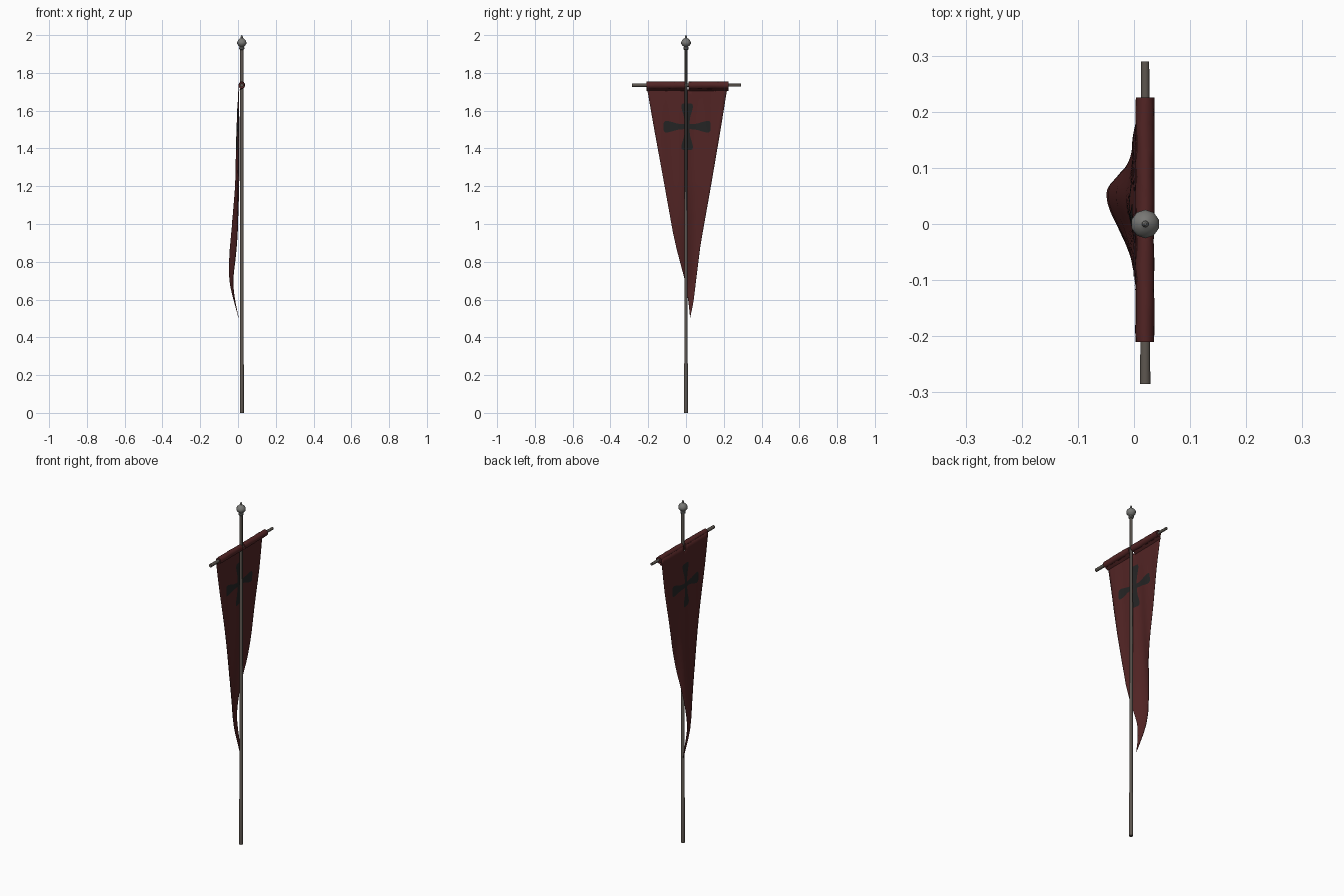
import bpy, bmesh, math, random
from mathutils import Vector

if "Cube" in bpy.data.objects:
    bpy.data.objects.remove(bpy.data.objects["Cube"])

random.seed(4)
PX = 0.02          # x of pole and crossbar
BAR_Z = 1.735


def material(name, rgb):
    m = bpy.data.materials.new(name)
    m.diffuse_color = (*rgb, 1)
    m.use_nodes = True
    m.node_tree.nodes["Principled BSDF"].inputs["Base Color"].default_value = m.diffuse_color
    return m


CLOTH = material("dark red cloth", (0.085, 0.018, 0.018))
BLACK = material("charcoal emblem", (0.018, 0.018, 0.018))
WOOD = material("grey brown wood", (0.11, 0.094, 0.08))
METAL = material("dull metal", (0.19, 0.19, 0.18))


def make(name, verts, faces, mat, smooth=40):
    me = bpy.data.meshes.new(name)
    me.from_pydata(verts, [], faces)
    bm = bmesh.new()
    bm.from_mesh(me)
    bmesh.ops.recalc_face_normals(bm, faces=bm.faces)
    bm.to_mesh(me)
    bm.free()
    me.materials.append(mat)
    ob = bpy.data.objects.new(name, me)
    bpy.context.collection.objects.link(ob)
    bpy.ops.object.select_all(action='DESELECT')
    ob.select_set(True)
    bpy.context.view_layer.objects.active = ob
    bpy.ops.object.shade_smooth_by_angle(angle=math.radians(smooth))
    return ob


def tube(name, rings, mat, axis='z', sides=10, jitter=0.0, smooth=40):
    """Rings of (position along axis, radius across, radius along x)."""
    verts, faces = [], []
    for p, r, rx in rings:
        for k in range(sides):
            a = 2 * math.pi * (k + 0.5) / sides
            j = 1 + random.uniform(-jitter, jitter)
            dx, d = rx * j * math.cos(a), r * j * math.sin(a)
            verts.append((PX + dx, d, p) if axis == 'z' else (PX + dx, p, BAR_Z + d))
    for i in range(len(rings) - 1):
        for k in range(sides):
            a, b = i * sides + k, i * sides + (k + 1) % sides
            faces.append((a, b, b + sides, a + sides))
    n = len(verts)
    faces += [tuple(range(sides)), tuple(range(n - sides, n))]
    return make(name, verts, faces, mat, smooth)


def lerp(table, z):
    for (z0, *a), (z1, *b) in zip(table, table[1:]):
        if z <= z0 and z >= z1:
            t = (z0 - z) / (z0 - z1)
            return [p + (q - p) * t for p, q in zip(a, b)]
    return list(table[-1][1:] if z < table[-1][0] else table[0][1:])


# banner outline (z, left y, right y) and billow depth (z, x)
OUTLINE = [(1.74, -0.21, 0.222), (1.5, -0.168, 0.183), (1.2, -0.113, 0.132),
           (0.95, -0.068, 0.087), (0.87, -0.05, 0.074), (0.7, -0.005, 0.053),
           (0.63, 0.006, 0.045), (0.58, 0.014, 0.038), (0.505, 0.0215, 0.0225)]
BILLOW = [(1.74, 0.0), (1.5, -0.009), (1.2, -0.016), (1.05, -0.028), (0.95, -0.038),
          (0.85, -0.047), (0.75, -0.051), (0.68, -0.045), (0.62, -0.032), (0.505, -0.003)]


def cloth_x(y, z):
    d = lerp(BILLOW, z)[0]
    hump = math.exp(-((y - 0.05) / 0.085) ** 2)
    ripple = 0.0025 * math.sin(y * 55 + z * 2) * min(1, (1.74 - z) * 4)
    return 0.004 + d * hump + ripple * (1 if z > 1.0 else 0.5)


# cloth sheet, with a small slot where the pole passes the sleeve
COLS, ROWS = 23, 44
verts, faces = [], []
for r in range(ROWS + 1):
    z = 1.74 - (1.74 - 0.505) * r / ROWS
    y0, y1 = lerp(OUTLINE, z)
    for c in range(COLS + 1):
        y = y0 + (y1 - y0) * c / COLS
        verts.append((cloth_x(y, z), y, z))
for r in range(ROWS):
    for c in range(COLS):
        if r == 0 and c == COLS // 2:
            continue
        a = r * (COLS + 1) + c
        faces.append((a, a + 1, a + COLS + 2, a + COLS + 1))
banner = make("banner_cloth", verts, faces, CLOTH, 60)
mod = banner.modifiers.new("thickness", 'SOLIDIFY')
mod.thickness = 0.002
mod.offset = 0

# sleeve halves wrapped over the crossbar, each with a hem flap below
for side, a, b in (("left", -0.21, -0.004), ("right", 0.014, 0.225)):
    n = 9
    rings = [(a + (b - a) * i / n, 0.019, 0.0165) for i in range(n + 1)]
    tube("sleeve_" + side, rings, CLOTH, 'y', 12, 0.07, 60)
    v, f = [], []
    for i in range(n + 1):
        y = a + (b - a) * i / n
        v += [(0.026, y, 1.722), (0.012, y, 1.711 + random.uniform(-.003, .003)),
              (0.004, y, 1.705)]
    for i in range(n):
        for k in range(2):
            q = i * 3 + k
            f.append((q, q + 1, q + 4, q + 3))
    make("hem_" + side, v, f, CLOTH, 60)

# flared cross emblem, laid on both faces of the cloth
ARM = [(0.0, 0.013), (0.03, 0.0135), (0.055, 0.017), (0.08, 0.025),
       (0.105, 0.031), (0.118, 0.029), (0.124, 0.02)]
for side, off in (("back", 0.0022), ("front", -0.0022)):
    v, f = [], []
    for q in range(4):
        ca, sa = round(math.cos(q * math.pi / 2)), round(math.sin(q * math.pi / 2))
        base = len(v)
        for t, w in ARM:
            for k in range(-2, 3):
                s = w * k / 2
                y, z = 0.006 + t * ca - s * sa, 1.515 + t * sa + s * ca
                v.append((cloth_x(y, z) + off, y, z))
        for i in range(len(ARM) - 1):
            for k in range(4):
                p = base + i * 5 + k
                f.append((p, p + 1, p + 6, p + 5))
    make("cross_emblem_" + side, v, f, BLACK, 60)

# pole with a thicker grip, and the tapered crossbar
tube("pole", [(0.0, 0.0115, 0.011), (0.255, 0.0115, 0.011), (0.262, 0.0085, 0.0105),
              (1.93, 0.008, 0.0095)], WOOD)
tube("crossbar", [(-0.285, 0.0095, 0.0095), (0.29, 0.0075, 0.0075)], WOOD, 'y')

# finial: collar, faceted ball and tip
FINIAL = [(1.922, 0.010), (1.926, 0.0145), (1.934, 0.0145), (1.938, 0.011), (1.946, 0.02),
          (1.954, 0.0255), (1.963, 0.0255), (1.973, 0.021), (1.981, 0.012),
          (1.985, 0.006), (1.991, 0.006), (2.0, 0.002)]
tube("finial", [(z, r, r) for z, r in FINIAL], METAL, 'z', 10, 0, 35)
